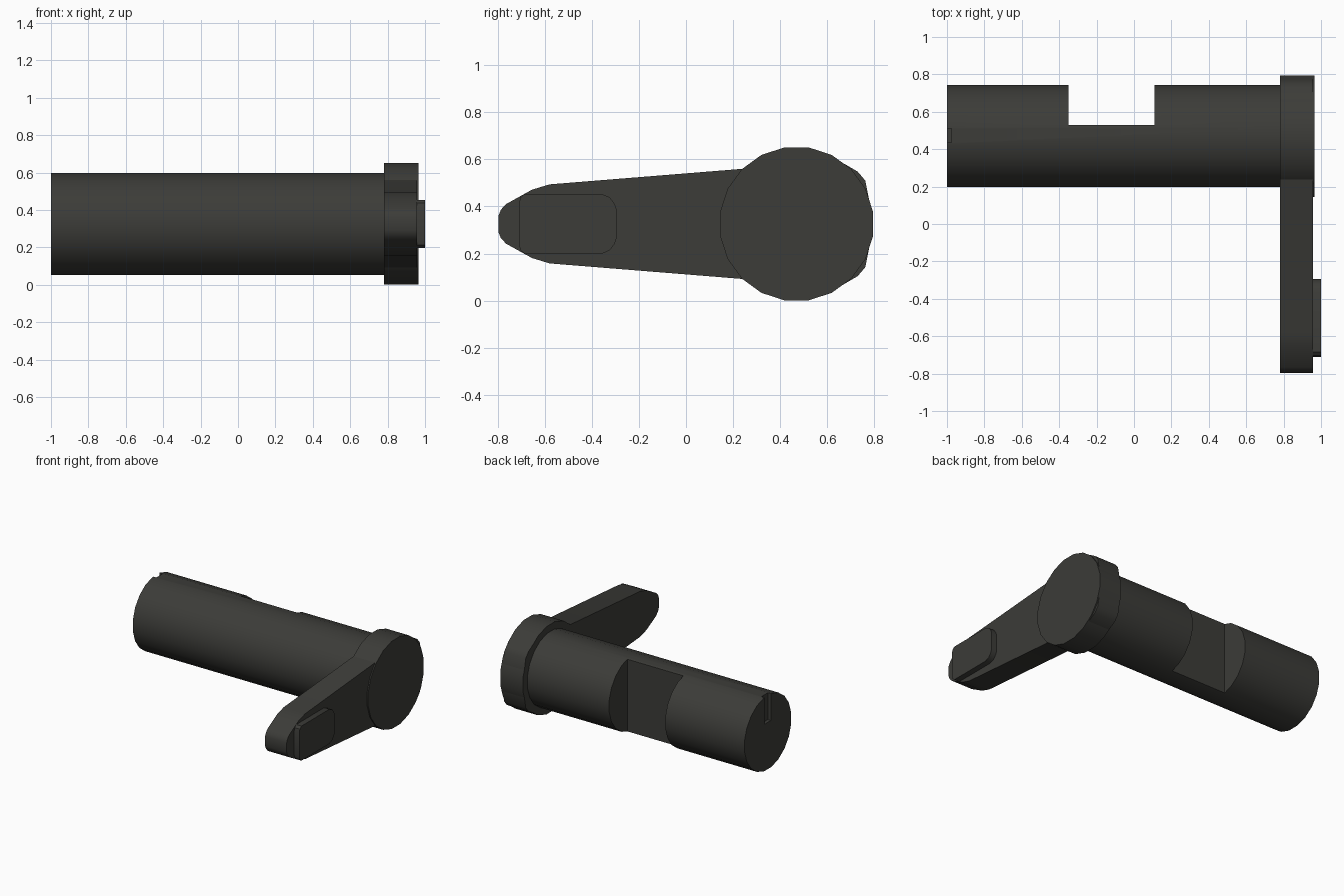
import bpy, bmesh
from math import cos, sin, pi, radians

if "Cube" in bpy.data.objects:
    bpy.data.objects.remove(bpy.data.objects["Cube"])

CY, CZ = 0.47, 0.326          # shaft axis
mat = bpy.data.materials.new("dark_steel")
mat.diffuse_color = (0.045, 0.045, 0.04, 1)
mat.use_nodes = True
mat.node_tree.nodes["Principled BSDF"].inputs["Base Color"].default_value = mat.diffuse_color


def prism(name, profile, x0, x1):
    """Extrude a (y, z) profile along x."""
    bm = bmesh.new()
    face = bm.faces.new([bm.verts.new((x0, y, z)) for y, z in profile])
    ext = bmesh.ops.extrude_face_region(bm, geom=[face])
    for v in ext["geom"]:
        if isinstance(v, bmesh.types.BMVert):
            v.co.x = x1
    bmesh.ops.recalc_face_normals(bm, faces=bm.faces)
    me = bpy.data.meshes.new(name)
    bm.to_mesh(me)
    bm.free()
    me.materials.append(mat)
    ob = bpy.data.objects.new(name, me)
    bpy.context.collection.objects.link(ob)
    return ob


def circle(r, n=20):
    return [(CY + r * cos(2 * pi * (i + .5) / n), CZ + r * sin(2 * pi * (i + .5) / n))
            for i in range(n)]


def mirrored(half):
    """Close a (y, height) half outline about the shaft axis height."""
    return [(y, CZ + h) for y, h in half] + [(y, CZ - h) for y, h in reversed(half)]


def rect(y0, y1, z0, z1):
    return [(y0, z0), (y1, z0), (y1, z1), (y0, z1)]


def activate(ob):
    bpy.ops.object.select_all(action='DESELECT')
    ob.select_set(True)
    bpy.context.view_layer.objects.active = ob


def cut(ob, cutter):
    mod = ob.modifiers.new("cut", 'BOOLEAN')
    mod.operation, mod.solver, mod.object = 'DIFFERENCE', 'EXACT', cutter
    activate(ob)
    bpy.ops.object.modifier_apply(modifier=mod.name)
    bpy.data.objects.remove(cutter)


# shaft with a flat relief and a small index slot in its end
shaft = prism("shaft", circle(0.276), -1.0, 0.79)
cut(shaft, prism("relief_cutter", rect(0.53, 0.9, -0.1, 0.8), -0.35, 0.11))
cut(shaft, prism("slot_cutter", rect(0.435, 0.51, 0.40, 0.8), -1.1, -0.975))

# round hub
hub = prism("hub", circle(0.329), 0.78, 0.966)

# tapered lever arm
arm = prism("lever_arm", mirrored([
    (-0.797, 0.035), (-0.787, 0.06), (-0.765, 0.084), (-0.655, 0.145), (-0.58, 0.168),
    (0.24, 0.234), (0.42, 0.315), (0.52, 0.315), (0.67, 0.257), (0.73, 0.222),
    (0.762, 0.184), (0.785, 0.07)]), 0.78, 0.957)

# raised thumb pad
pad = prism("thumb_pad", mirrored([
    (-0.71, 0.085), (-0.704, 0.112), (-0.685, 0.128), (-0.36, 0.128),
    (-0.325, 0.113), (-0.303, 0.085), (-0.295, 0.06)]), 0.95, 1.0)

for ob in (shaft, hub, arm, pad):
    activate(ob)
    bpy.ops.object.shade_smooth_by_angle(angle=radians(30))
